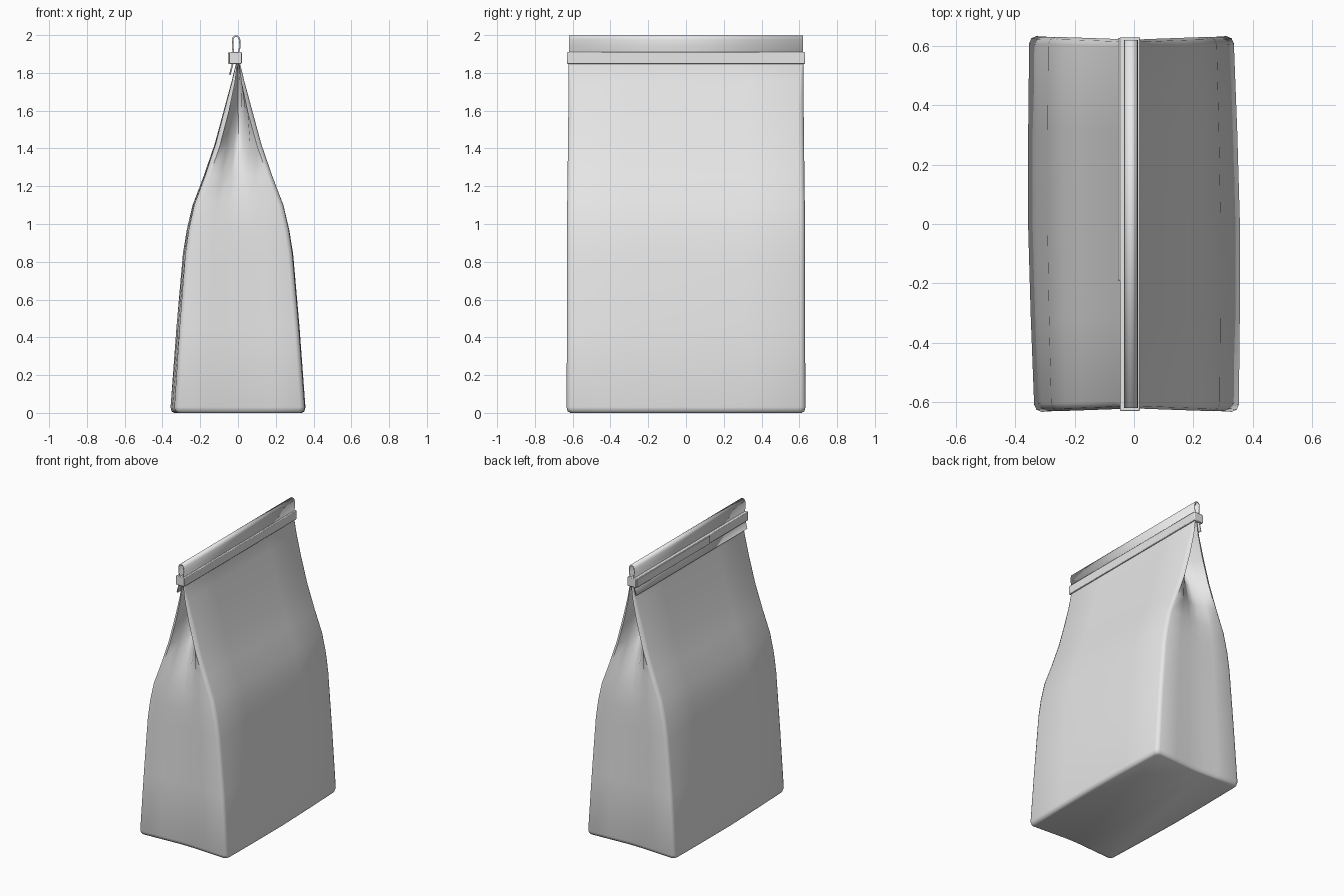
import bpy, bmesh, math

cube = bpy.data.objects.get("Cube")
if cube:
    bpy.data.objects.remove(cube, do_unlink=True)

paper = bpy.data.materials.new("plain grey paper")
paper.use_nodes = True
GREY = (0.8, 0.8, 0.8, 1)
paper.diffuse_color = GREY
paper.node_tree.nodes["Principled BSDF"].inputs["Base Color"].default_value = GREY


def finish(name, bm, angle):
    bmesh.ops.recalc_face_normals(bm, faces=bm.faces)
    mesh = bpy.data.meshes.new(name)
    bm.to_mesh(mesh)
    bm.free()
    mesh.materials.append(paper)
    obj = bpy.data.objects.new(name, mesh)
    bpy.context.collection.objects.link(obj)
    bpy.ops.object.select_all(action='DESELECT')
    obj.select_set(True)
    bpy.context.view_layer.objects.active = obj
    bpy.ops.object.shade_smooth_by_angle(angle=math.radians(angle))
    return obj


def bag_ring(z, w, length, fold, bulge):
    """Cross-section with rounded corners and end panels folded inward."""
    r = min(0.025, w * 0.5)
    q = [(w + bulge, 0), (w + bulge * 0.6, length * 0.5), (w, length - r),
         (w - r * 0.3, length - r * 0.3), (w - r, length),
         (w * 0.5, length - fold * 0.5), (w * 0.2, length - fold * 0.88),
         (0, length - fold)]
    ring = q + [(-x, y) for x, y in reversed(q[:-1])]
    ring += [(-x, -y) for x, y in q[1:]]
    ring += [(x, -y) for x, y in reversed(q[1:-1])]
    # slight twist of the base relative to the closed top
    return [(x - 0.014 * y * (1 - z / 2), y, z) for x, y in ring]


# Bag body: height, half width, half length, gusset depth, face bulge
stations = [
    (0.0, 0.325, 0.612, 0.015, 0.012),
    (0.008, 0.34, 0.626, 0.018, 0.012),
    (0.03, 0.345, 0.633, 0.018, 0.012),
    (0.45, 0.316, 0.63, 0.014, 0.01),
    (0.84, 0.284, 0.63, 0.01, 0.008),
    (0.97, 0.265, 0.63, 0.01, 0.006),
    (1.1, 0.236, 0.629, 0.016, 0.004),
    (1.25, 0.18, 0.627, 0.045, 0.002),
    (1.42, 0.122, 0.625, 0.1, 0.001),
    (1.6, 0.074, 0.623, 0.18, 0),
    (1.75, 0.034, 0.622, 0.25, 0),
    (1.85, 0.01, 0.621, 0.29, 0),
    (1.9, 0.008, 0.62, 0.29, 0),
]
bm = bmesh.new()
rings = [[bm.verts.new(p) for p in bag_ring(*s)] for s in stations]
for low, high in zip(rings, rings[1:]):
    for i in range(len(low)):
        j = (i + 1) % len(low)
        bm.faces.new((low[i], low[j], high[j], high[i]))
bm.faces.new(rings[0])
bm.faces.new(rings[-1])
finish("bag_body", bm, 50)

# Folded top: a paper ribbon looped over and hanging down on one side
path = [(0.003, 1.84), (0.004, 1.91), (0.01, 1.94)]
for k in range(9):
    a = math.pi * k / 8
    path.append((-0.01 + 0.018 * math.cos(a), 1.976 + 0.019 * math.sin(a)))
path += [(-0.029, 1.94), (-0.024, 1.91), (-0.028, 1.85), (-0.043, 1.79)]
bm = bmesh.new()
front = [bm.verts.new((x, -0.62, z)) for x, z in path]
back = [bm.verts.new((x, 0.62, z)) for x, z in path]
for i in range(len(path) - 1):
    bm.faces.new((front[i], front[i + 1], back[i + 1], back[i]))
rolled = finish("rolled_top", bm, 45)
solid = rolled.modifiers.new("thickness", 'SOLIDIFY')
solid.thickness = 0.008
solid.offset = 0


def bar(name, x0, x1, y0, y1, z0, z1, bevel):
    bm = bmesh.new()
    bmesh.ops.create_cube(bm, size=1)
    for v in bm.verts:
        v.co = ((x0 + x1) / 2 + v.co.x * (x1 - x0),
                (y0 + y1) / 2 + v.co.y * (y1 - y0),
                (z0 + z1) / 2 + v.co.z * (z1 - z0))
    obj = finish(name, bm, 30)
    mod = obj.modifiers.new("soft edges", 'BEVEL')
    mod.width = bevel
    mod.segments = 2


# Closing tie around the neck, with its overlapping end strip
bar("closing_tie", -0.048, 0.02, -0.63, 0.63, 1.848, 1.91, 0.004)
bar("tie_overlap", -0.054, -0.046, -0.19, 0.627, 1.851, 1.907, 0.001)
